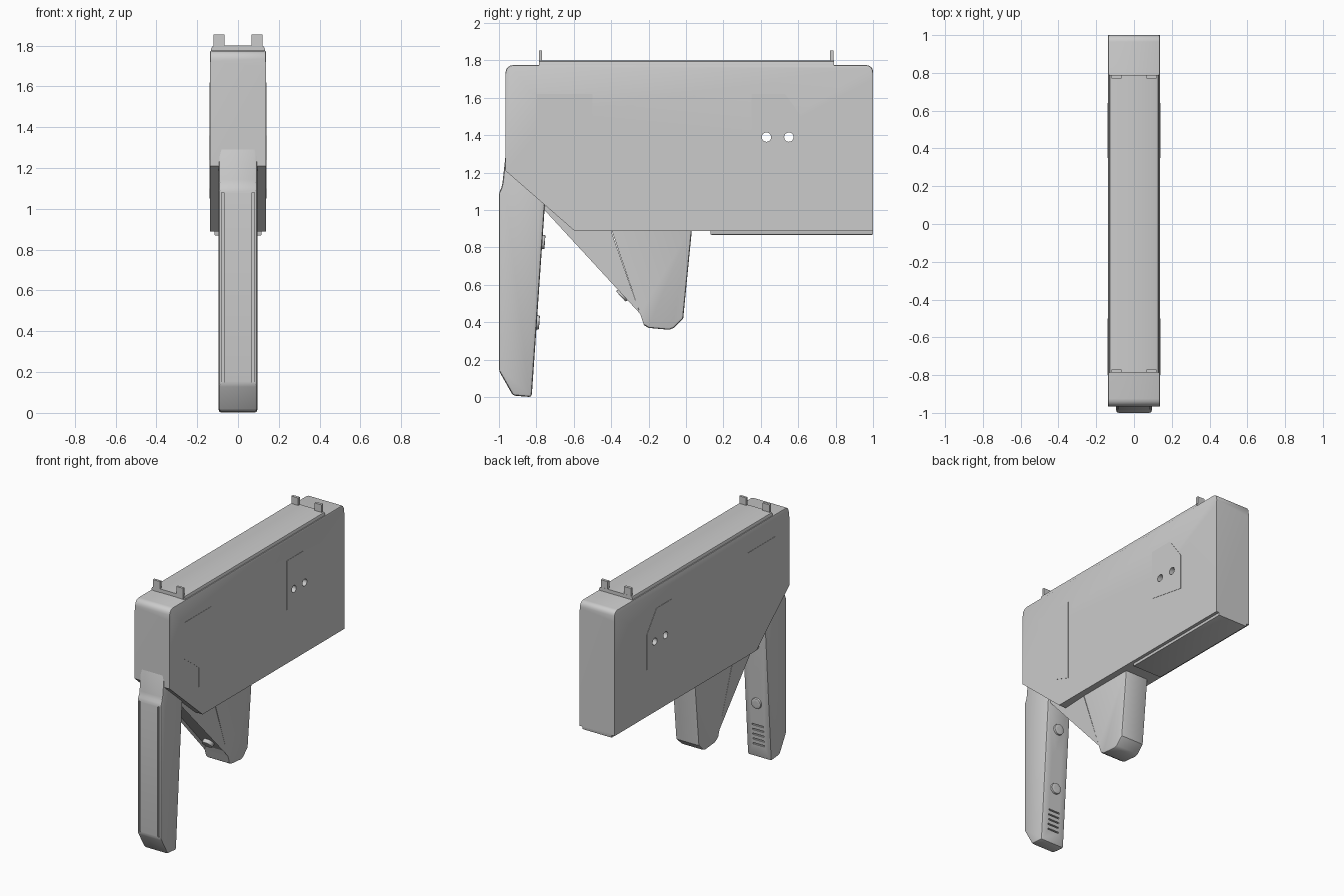
import bpy, bmesh, math
from mathutils import Vector, Matrix

if "Cube" in bpy.data.objects:
    bpy.data.objects.remove(bpy.data.objects["Cube"])

grey = bpy.data.materials.new("light_grey")
grey.use_nodes = True
grey.diffuse_color = (0.6, 0.6, 0.6, 1)
grey.node_tree.nodes["Principled BSDF"].inputs["Base Color"].default_value = (0.6, 0.6, 0.6, 1)


def finish(name, bm):
    bmesh.ops.recalc_face_normals(bm, faces=bm.faces)
    me = bpy.data.meshes.new(name)
    bm.to_mesh(me)
    bm.free()
    me.materials.append(grey)
    ob = bpy.data.objects.new(name, me)
    bpy.context.collection.objects.link(ob)
    return ob


def prism(name, pts, half, bevel=0, pick=lambda e: True, segments=2, x=0, shape=None):
    """Side outline of (y, z) points, extruded across x and optionally bevelled."""
    bm = bmesh.new()
    face = bm.faces.new([bm.verts.new((x - half, y, z)) for y, z in pts])
    ext = bmesh.ops.extrude_face_region(bm, geom=[face])
    moved = [g for g in ext["geom"] if isinstance(g, bmesh.types.BMVert)]
    bmesh.ops.translate(bm, verts=moved, vec=(2 * half, 0, 0))
    if shape:
        shape(bm)
    if bevel:
        bmesh.ops.bevel(bm, geom=[e for e in bm.edges if pick(e)], offset=bevel,
                        segments=segments, profile=0.5, affect='EDGES')
    return finish(name, bm)


def box(name, x, y, z, bevel=0, pick=lambda e: True):
    """Box from (low, high) ranges."""
    pts = [(y[0], z[0]), (y[1], z[0]), (y[1], z[1]), (y[0], z[1])]
    return prism(name, pts, (x[1] - x[0]) / 2, bevel, pick, x=(x[0] + x[1]) / 2)


def disc(name, pos, normal, radius, depth, sides=24, stretch=1, bevel=0):
    """Cylinder centred on pos with its axis along normal."""
    bm = bmesh.new()
    bmesh.ops.create_cone(bm, cap_ends=True, segments=sides, radius1=radius,
                          radius2=radius, depth=depth)
    if bevel:
        rim = [e for e in bm.edges if all(v.co.z > 0 for v in e.verts)]
        bmesh.ops.bevel(bm, geom=rim, offset=bevel, segments=2, profile=0.5, affect='EDGES')
    rot = Vector(normal).to_track_quat('Z', 'Y').to_matrix().to_4x4()
    bm.transform(Matrix.Translation(pos) @ rot @ Matrix.Diagonal((1, stretch, 1, 1)))
    return finish(name, bm)


def cut(ob, cutters):
    """Subtract the cutters, bake the result and discard them."""
    for c in cutters:
        mod = ob.modifiers.new("cut", 'BOOLEAN')
        mod.object, mod.solver = c, 'EXACT'
    bpy.context.view_layer.update()
    deps = bpy.context.evaluated_depsgraph_get()
    me = bpy.data.meshes.new_from_object(ob.evaluated_get(deps))
    ob.modifiers.clear()
    ob.data = me
    for c in cutters:
        bpy.data.objects.remove(c)


def corner(cy, cz, r, start):
    angles = [math.radians(start + a) for a in (0, 22.5, 45, 67.5, 90)]
    return [(cy + r * math.cos(a), cz + r * math.sin(a)) for a in angles]


# Main housing with rounded top ends and a slanted front underside
outline = [(-0.965, 1.21), (-0.595, 0.888), (1, 0.888)]
outline += corner(0.965, 1.74, 0.035, 0) + corner(-0.925, 1.735, 0.04, 90)
housing = prism("housing", outline, 0.138, 0.008,
                lambda e: all(v.co.z > 1.73 for v in e.verts)
                and abs(e.verts[0].co.x - e.verts[1].co.x) < 0.01)

# Thin side panels around the pin holes
rear = [(0.35, 1.27), (0.64, 1.22), (0.64, 1.47), (0.53, 1.62), (0.35, 1.62)]
front = [(-0.8, 1.36), (-0.64, 1.24), (-0.64, 1.1), (-0.5, 1.05), (-0.5, 1.62), (-0.8, 1.62)]
rear_panel = prism("rear_side_panels", rear, 0.14)
front_panel = prism("front_side_panels", front, 0.14)

# Pin holes right through housing and panels
for parts, holes in (((housing, rear_panel), [(0.43, 1.39), (0.55, 1.39)]),
                     ((housing, front_panel), [(-0.71, 1.492), (-0.59, 1.492)])):
    for part in parts:
        cut(part, [disc("hole", (0, y, z), (1, 0, 0), 0.025, 0.6) for y, z in holes])

# Top cover, its end tabs and the lower rail
box("top_cover", (-0.132, 0.132), (-0.785, 0.79), (1.74, 1.8), 0.018,
    lambda e: all(v.co.z > 1.79 for v in e.verts)
    and abs(e.verts[0].co.y - e.verts[1].co.y) > 0.1)
for side, sx in (("left", 1), ("right", -1)):
    for end, y in (("front", (-0.787, -0.77)), ("rear", (0.769, 0.789))):
        x = sorted((sx * 0.065, sx * 0.119))
        box(f"{end}_{side}_tab", x, y, (1.77, 1.853))
box("lower_rail", (-0.115, 0.115), (0.13, 1), (0.868, 0.9), 0.006,
    lambda e: all(v.co.z < 0.87 for v in e.verts))

# Front lever
lever_outline = [(-0.955, 1.38), (-0.983, 1.13), (-1, 1.09), (-1, 0.14), (-0.925, 0.008),
                 (-0.825, 0), (-0.755, 1.02), (-0.75, 1.38)]
lever = prism("front_lever", lever_outline, 0.095, 0.014)


def lever_back(z):
    return (0, -0.825 + 0.0686 * z, z)


back = Vector((0, 1, -0.0686)).normalized()
cutters = [box("groove", sorted((s * 0.068, s * 0.08)), (-1.1, -0.992), (0.15, 1.08))
           for s in (-1, 1)]
cutters.append(disc("oval", lever_back(0.615), back, 0.04, 0.04, stretch=1.5))
for i in range(5):
    z = 0.09 + 0.035 * i
    y = lever_back(z)[1]
    cutters.append(box("slot", (-0.045, 0.045), (y - 0.012, y + 0.05), (z, z + 0.01)))
cut(lever, cutters)


def bolt(name, pos, normal):
    """Round bolt head with a hexagonal socket."""
    head = disc(name, pos, normal, 0.038, 0.028, bevel=0.005)
    cut(head, [disc("socket", Vector(pos) + normal * 0.012, normal, 0.019, 0.02, 6)])


bolt("upper_lever_bolt", lever_back(0.83), back)
bolt("lower_lever_bolt", lever_back(0.4), back)

# Lower grip
grip = [(-0.4, 0.9), (-0.245, 0.445), (-0.225, 0.385), (-0.2, 0.37), (-0.09, 0.36),
        (-0.065, 0.37), (-0.015, 0.42), (0.032, 0.9)]
prism("lower_grip", grip, 0.092, 0.012,
      lambda e: all(v.co.y > -0.23 for v in e.verts)
      and abs(e.verts[0].co.x - e.verts[1].co.x) < 0.01)

# Sloping brace from housing to grip, narrowing forward with a recessed front face
slope = Vector((0, -0.735, -0.678)).normalized()


def shape_brace(bm):
    for v in bm.verts:
        if v.co.y < -0.7:
            v.co.x *= 0.8
    bmesh.ops.recalc_face_normals(bm, faces=bm.faces)
    face = max(bm.faces, key=lambda f: f.normal.dot(slope))
    bmesh.ops.inset_region(bm, faces=[face], thickness=0.022, depth=0)
    bmesh.ops.translate(bm, verts=face.verts, vec=-slope * 0.015)


brace = [(-0.775, 1.02), (-0.245, 0.445), (-0.4, 0.888), (-0.45, 1.03)]
prism("grip_brace", brace, 0.092, shape=shape_brace)
bolt("brace_bolt", (0, -0.338, 0.547), slope)

# Smooth the rounded edges and keep hard ones sharp
bpy.ops.object.select_all(action='DESELECT')
for ob in bpy.context.scene.objects:
    if ob.type == 'MESH' and ob.data.materials and ob.data.materials[0] == grey:
        ob.select_set(True)
        bpy.context.view_layer.objects.active = ob
bpy.ops.object.shade_smooth_by_angle(angle=math.radians(35))
